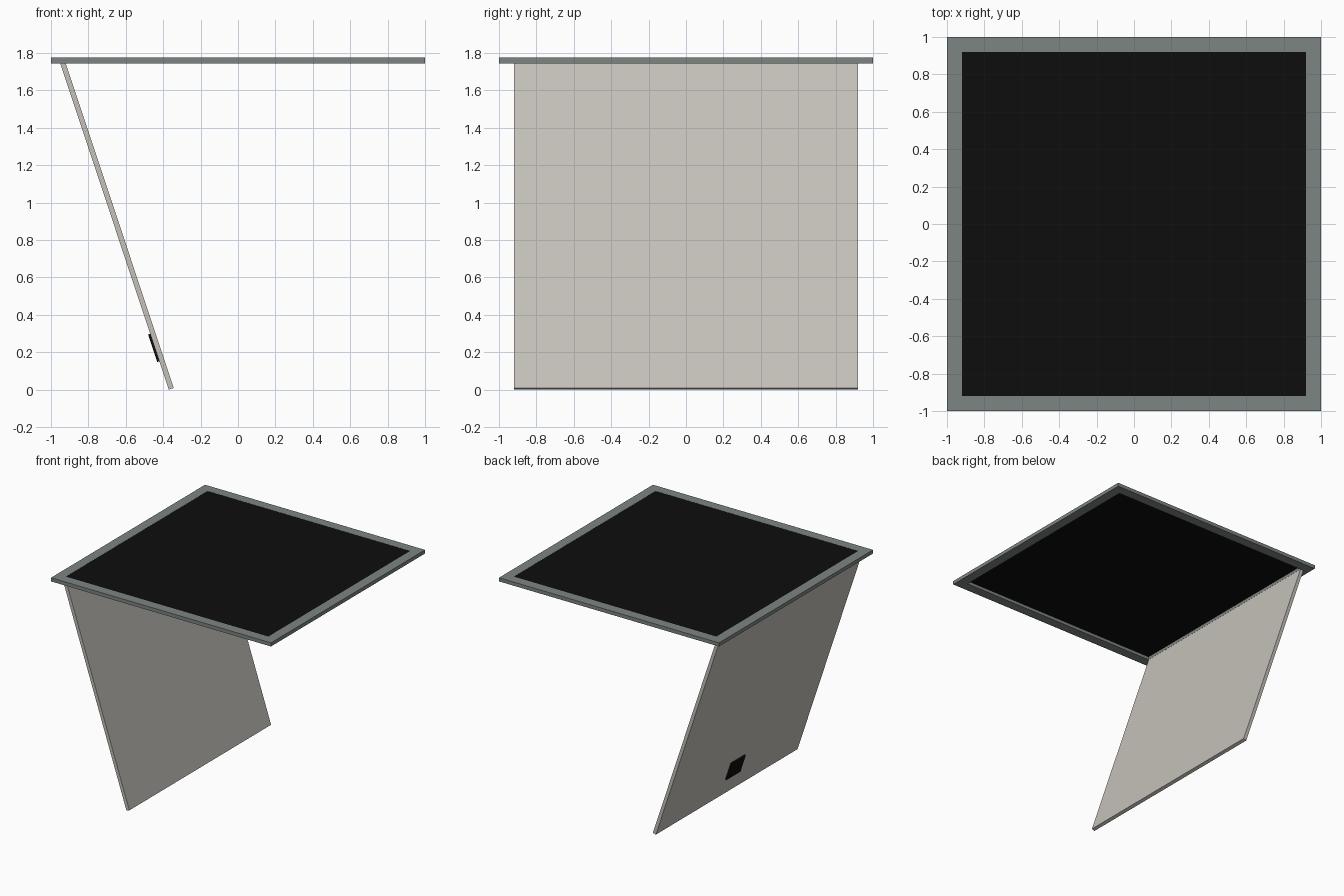
import bpy, bmesh, math
from mathutils import Matrix

if "Cube" in bpy.data.objects:
    bpy.data.objects.remove(bpy.data.objects["Cube"])


def material(name, rgb):
    m = bpy.data.materials.new(name)
    m.diffuse_color = (*rgb, 1)
    m.use_nodes = True
    m.node_tree.nodes["Principled BSDF"].inputs["Base Color"].default_value = m.diffuse_color
    return m


GREY = material("frame grey", (0.205, 0.233, 0.220))
BEIGE = material("panel beige", (0.56, 0.53, 0.485))
BLACK = material("black", (0.004, 0.004, 0.004))


def finish(bm, name, mat):
    bmesh.ops.recalc_face_normals(bm, faces=bm.faces)
    me = bpy.data.meshes.new(name)
    bm.to_mesh(me)
    bm.free()
    me.materials.append(mat)
    ob = bpy.data.objects.new(name, me)
    bpy.context.collection.objects.link(ob)
    return ob


def box(name, lo, hi, mat, matrix=Matrix()):
    bm = bmesh.new()
    bmesh.ops.create_cube(bm, size=1)
    for v in bm.verts:
        v.co = [(a + b) / 2 + c * (b - a) for a, b, c in zip(lo, hi, v.co)]
    bm.transform(matrix)
    return finish(bm, name, mat)


OUT, INN, Z0, Z1 = 1.0, 0.92, 1.745, 1.775

# square rim: four corner sections joined around the opening
bm = bmesh.new()
section = [(INN, Z0), (OUT, Z0), (OUT, Z1), (INN, Z1)]
rings = [[bm.verts.new((r * sx, r * sy, z)) for r, z in section]
         for sx, sy in ((1, 1), (-1, 1), (-1, -1), (1, -1))]
for i in range(4):
    a, b = rings[i], rings[(i + 1) % 4]
    for j in range(4):
        k = (j + 1) % 4
        bm.faces.new((a[j], a[k], b[k], b[j]))
finish(bm, "hatch_frame", GREY)

# dark opening, set level with the top of the rim
box("hatch_opening", (-INN, -INN, Z1 - 0.005), (INN, INN, Z1 - 0.001), BLACK)

# square door hanging open, tilted about its lower outer edge
swing = Matrix.Translation((-0.37, 0, 0)) @ Matrix.Rotation(math.radians(-18.4), 4, 'Y')
box("hatch_door", (0, -INN, 0), (0.028, INN, 2 * INN), BEIGE, swing)

# latch plate on the outer face of the door
box("door_latch", (-0.012, -0.09, 0.16), (0, 0.09, 0.315), BLACK, swing)
